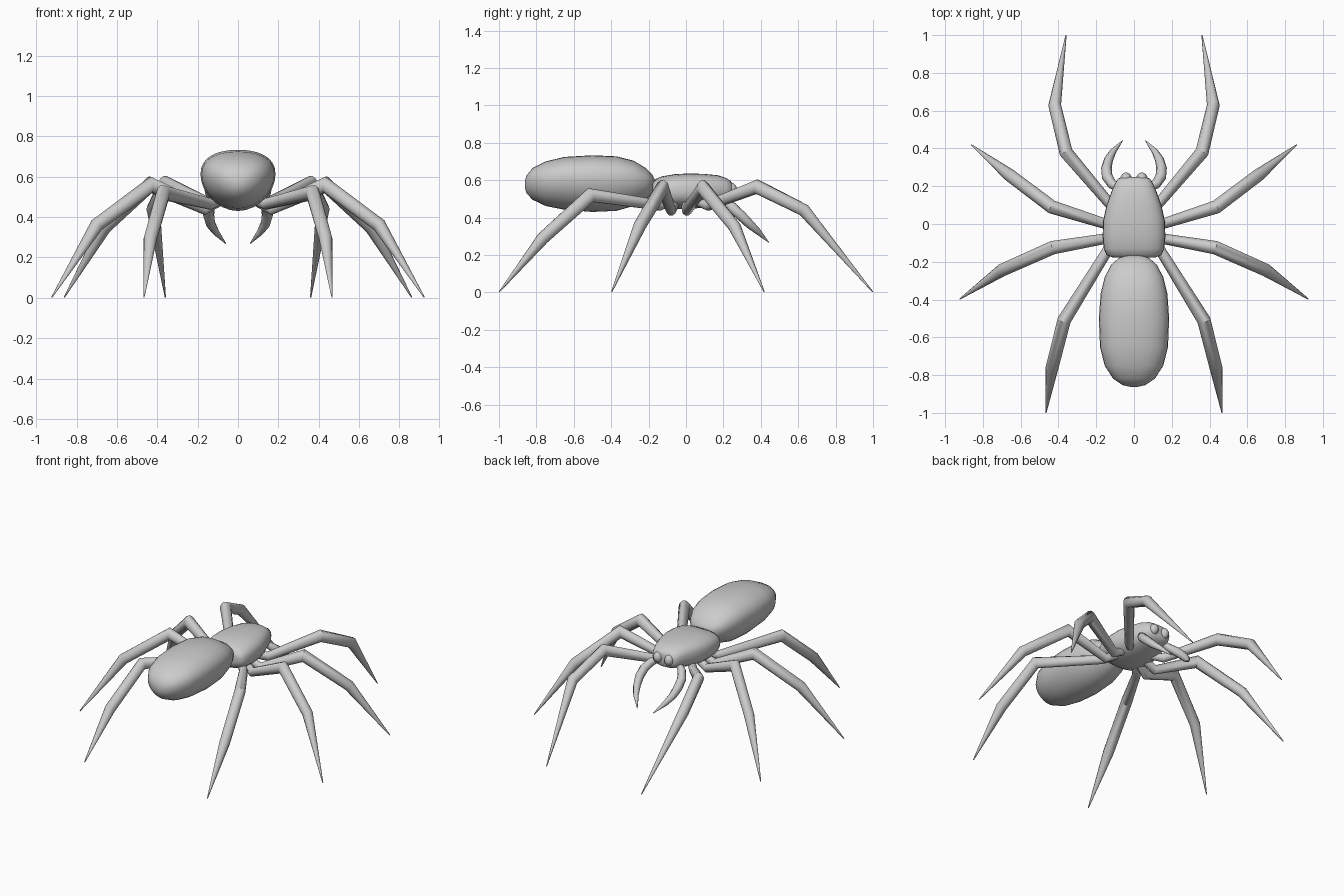
import bpy, bmesh, math
from mathutils import Vector

if "Cube" in bpy.data.objects:
    bpy.data.objects.remove(bpy.data.objects["Cube"])


def finish(name, bm, angle, mirror=False, subsurf=0):
    bmesh.ops.recalc_face_normals(bm, faces=bm.faces)
    me = bpy.data.meshes.new(name)
    bm.to_mesh(me)
    bm.free()
    ob = bpy.data.objects.new(name, me)
    bpy.context.collection.objects.link(ob)
    bpy.ops.object.select_all(action='DESELECT')
    ob.select_set(True)
    bpy.context.view_layer.objects.active = ob
    bpy.ops.object.shade_smooth_by_angle(angle=math.radians(angle))
    if mirror:
        ob.modifiers.new("Mirror", 'MIRROR')
    if subsurf:
        m = ob.modifiers.new("Subsurf", 'SUBSURF')
        m.levels = m.render_levels = subsurf
    return ob


def skin(bm, rings):
    n = len(rings[0])
    for a, b in zip(rings, rings[1:]):
        for i in range(n):
            j = (i + 1) % n
            bm.faces.new((a[i], a[j], b[j], b[i]))
    bm.faces.new(rings[0])
    bm.faces.new(rings[-1][::-1])


def body(name, stations, mid, p_top, p_bot, sides=28):
    """Loft superellipse sections; station = (y, half width, z bottom, z top)."""
    bm = bmesh.new()
    rings = []
    for y, w, lo, hi in stations:
        zc = lo + mid * (hi - lo)
        ring = []
        for k in range(sides):
            a = 2 * math.pi * k / sides
            c, s = math.cos(a), math.sin(a)
            e = 2 / (p_top if s > 0 else p_bot)
            x = math.copysign(abs(c) ** e, c) * w
            z = math.copysign(abs(s) ** e, s) * ((hi - zc) if s > 0 else (zc - lo))
            ring.append(bm.verts.new((x, y, zc + z)))
        rings.append(ring)
    skin(bm, rings)
    return finish(name, bm, 60)


def limb(name, pts, radii, sides, angle):
    """Tapered tube with mitred joints, mirrored across x."""
    bm = bmesh.new()
    pts = [Vector(p) for p in pts]
    rings = []
    for i, (p, r) in enumerate(zip(pts, radii)):
        d0 = (p - pts[i - 1]).normalized() if i else (pts[1] - p).normalized()
        d1 = (pts[i + 1] - p).normalized() if i < len(pts) - 1 else d0
        t = (d0 + d1).normalized()
        side = t.cross(Vector((0, 0, 1))).normalized()
        up = side.cross(t) / max(0.6, t.dot(d0))
        rings.append([bm.verts.new(p + r * (math.cos(a) * side + math.sin(a) * up))
                      for a in (2 * math.pi * k / sides for k in range(sides))])
    skin(bm, rings)
    return finish(name, bm, angle, mirror=True)


# Abdomen
body("abdomen", [
    (-0.862, 0.02, 0.56, 0.59), (-0.853, 0.06, 0.53, 0.625), (-0.82, 0.11, 0.495, 0.665),
    (-0.75, 0.155, 0.462, 0.70), (-0.65, 0.18, 0.442, 0.724), (-0.5, 0.186, 0.43, 0.733),
    (-0.37, 0.177, 0.436, 0.727), (-0.28, 0.155, 0.462, 0.704), (-0.215, 0.12, 0.495, 0.665),
    (-0.18, 0.08, 0.53, 0.63), (-0.165, 0.03, 0.56, 0.60)], 0.6, 2.3, 1.9)

# Head and thorax
body("thorax", [
    (-0.178, 0.11, 0.50, 0.585), (-0.165, 0.145, 0.475, 0.605), (-0.13, 0.16, 0.455, 0.62),
    (-0.06, 0.166, 0.445, 0.632), (0.02, 0.163, 0.445, 0.636), (0.1, 0.145, 0.455, 0.633),
    (0.17, 0.12, 0.47, 0.626), (0.215, 0.10, 0.482, 0.612), (0.24, 0.085, 0.495, 0.595),
    (0.248, 0.06, 0.51, 0.58)], 0.5, 2.8, 2.3)

# Eyes
for side, x in (("left", -0.042), ("right", 0.042)):
    bpy.ops.mesh.primitive_uv_sphere_add(segments=16, ring_count=10, radius=1,
                                         location=(x, 0.24, 0.55))
    eye = bpy.context.object
    eye.name = side + "_eye"
    eye.scale = (0.03, 0.033, 0.036)
    bpy.ops.object.shade_smooth()

# Curved fangs
limb("fangs", [(0.08, 0.19, 0.51), (0.115, 0.21, 0.485), (0.142, 0.25, 0.45),
               (0.146, 0.295, 0.41), (0.135, 0.34, 0.365), (0.11, 0.385, 0.325),
               (0.06, 0.442, 0.268)],
     [0.02, 0.026, 0.029, 0.028, 0.024, 0.017, 0.002], 10, 60)

# Legs: hip, low joint, knee, shin joint, foot
legs = {
    "front_legs": [(0.07, 0.05, 0.49), (0.14, 0.12, 0.465), (0.36, 0.38, 0.565),
                   (0.42, 0.63, 0.44), (0.36, 0.998, 0.003)],
    "front_middle_legs": [(0.07, 0.0, 0.49), (0.165, 0.005, 0.44), (0.435, 0.09, 0.56),
                          (0.66, 0.26, 0.35), (0.86, 0.418, 0.003)],
    "rear_middle_legs": [(0.07, -0.05, 0.49), (0.165, -0.08, 0.44), (0.43, -0.125, 0.56),
                         (0.70, -0.245, 0.36), (0.922, -0.397, 0.003)],
    "rear_legs": [(0.07, -0.08, 0.49), (0.14, -0.14, 0.465), (0.37, -0.51, 0.52),
                  (0.435, -0.765, 0.29), (0.466, -0.998, 0.003)],
}
for name, pts in legs.items():
    limb(name, pts, [0.024, 0.028, 0.036, 0.034, 0.003], 10, 40)
